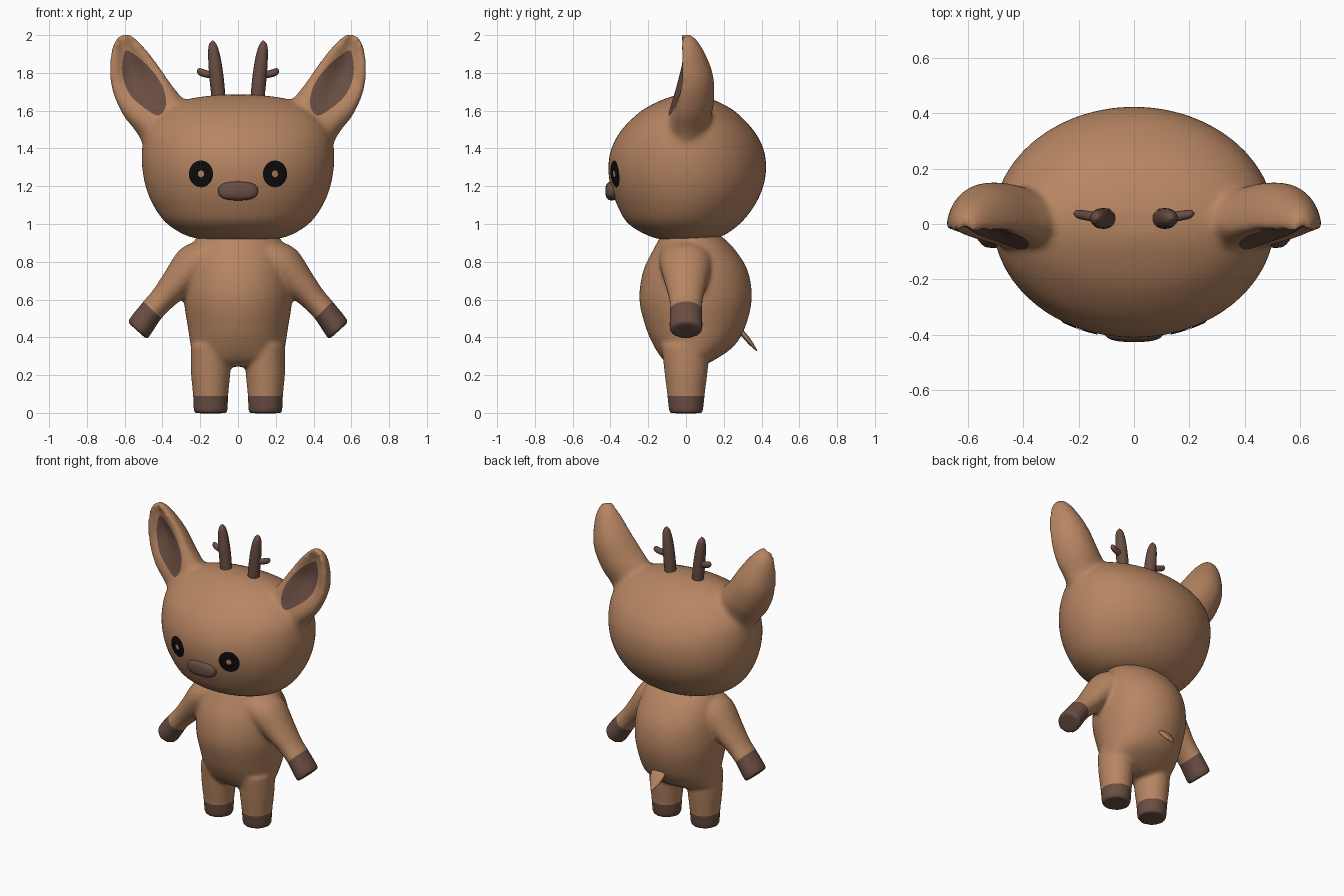
import bpy, bmesh, math
from mathutils import Vector
from mathutils.bvhtree import BVHTree

if "Cube" in bpy.data.objects:
    bpy.data.objects.remove(bpy.data.objects["Cube"])


def material(name, rgb):
    m = bpy.data.materials.new(name)
    m.diffuse_color = (*rgb, 1)
    m.use_nodes = True
    m.node_tree.nodes["Principled BSDF"].inputs["Base Color"].default_value = m.diffuse_color
    return m


FUR = material("fur brown", (0.47, 0.235, 0.122))
DARK = material("dark brown", (0.14, 0.075, 0.055))
BLACK = material("eye black", (0.004, 0.004, 0.004))
X, Y, Z = Vector((1, 0, 0)), Vector((0, 1, 0)), Vector((0, 0, 1))


def spline(rows, steps=5, closed=False):
    """Catmull-Rom through tuples of any length."""
    n, out = len(rows), []
    get = (lambda i: rows[i % n]) if closed else (lambda i: rows[max(0, min(n - 1, i))])
    for i in range(n if closed else n - 1):
        for k in range(steps):
            t = k / steps
            out.append([0.5 * (2 * b + (c - a) * t + (2 * a - 5 * b + 4 * c - d) * t * t
                               + (3 * b - a - 3 * c + d) * t ** 3)
                        for a, b, c, d in zip(get(i - 1), get(i), get(i + 1), get(i + 2))])
    return out if closed else out + [list(rows[-1])]


def loft(bm, rings):
    rings = [[bm.verts.new(p) for p in r] for r in rings]
    n = len(rings[0])
    for a, b in zip(rings, rings[1:]):
        for i in range(n):
            j = (i + 1) % n
            bm.faces.new((a[i], a[j], b[j], b[i]))
    bm.faces.new(rings[0][::-1])
    bm.faces.new(rings[-1])


def tube(bm, rows, d, v, sides=32, smooth=True):
    """Elliptic sections (x, y, z, ru, rv), all square to direction d."""
    d = d.normalized()
    u = v.cross(d)
    rings = []
    for x, y, z, ru, rv in (spline(rows) if smooth else rows):
        ru, rv = max(ru, 0.001), max(rv, 0.001)
        angles = [math.tau * i / sides for i in range(sides)]
        rings.append([Vector((x, y, z)) + u * ru * math.cos(t) + v * rv * math.sin(t) for t in angles])
    loft(bm, rings)


def upright(bm, rows):
    """Elliptic sections given as (z, half width, front y, back y)."""
    tube(bm, [(0, (a + b) / 2, z, w, (b - a) / 2) for z, w, a, b in rows], Z, Y, 48)


def finish(name, bm, mats):
    bmesh.ops.recalc_face_normals(bm, faces=bm.faces)
    me = bpy.data.meshes.new(name)
    bm.to_mesh(me)
    bm.free()
    ob = bpy.data.objects.new(name, me)
    bpy.context.collection.objects.link(ob)
    for m in mats:
        me.materials.append(m)
    me.polygons.foreach_set("use_smooth", [True] * len(me.polygons))
    return ob


def fuse(ob, voxel, smooth):
    """Merge overlapping shells into one soft skin."""
    r = ob.modifiers.new("fuse", 'REMESH')
    r.mode, r.voxel_size, r.use_smooth_shade = 'VOXEL', voxel, True
    s = ob.modifiers.new("soften", 'SMOOTH')
    s.factor, s.iterations = 0.5, smooth
    dg = bpy.context.evaluated_depsgraph_get()
    me = bpy.data.meshes.new_from_object(ob.evaluated_get(dg))
    ob.modifiers.clear()
    ob.data = me
    me.materials.clear()
    me.materials.append(FUR)
    me.polygons.foreach_set("material_index", [0] * len(me.polygons))
    me.polygons.foreach_set("use_smooth", [True] * len(me.polygons))


# Head with cupped ears
bm = bmesh.new()
upright(bm, [(0.915, 0.10, -0.08, 0.08), (0.93, 0.25, -0.18, 0.18), (1.0, 0.375, -0.305, 0.285),
             (1.1, 0.45, -0.365, 0.365), (1.2, 0.49, -0.40, 0.41), (1.3, 0.508, -0.412, 0.425),
             (1.4, 0.508, -0.395, 0.41), (1.5, 0.485, -0.34, 0.355), (1.6, 0.40, -0.235, 0.255),
             (1.66, 0.27, -0.12, 0.14), (1.685, 0.10, -0.04, 0.05)])
# inner edge x z, outer edge x z, rim y, front middle y, back y
ear = [(0.20, 1.53, 0.46, 1.33, 0.0, -0.12, 0.11), (0.275, 1.645, 0.53, 1.47, -0.01, -0.09, 0.13),
       (0.345, 1.73, 0.615, 1.585, -0.02, -0.045, 0.15), (0.425, 1.845, 0.67, 1.72, -0.015, 0.01, 0.145),
       (0.495, 1.935, 0.678, 1.85, -0.015, 0.01, 0.105), (0.545, 1.985, 0.665, 1.94, -0.01, 0.0, 0.065),
       (0.585, 2.01, 0.635, 1.995, -0.005, -0.01, 0.025)]
for s in (1, -1):
    rings = []
    for xi, zi, xo, zo, yr, yc, yb in spline(ear):
        ring = []
        for i in range(40):
            t = math.tau * i / 40
            k = 0.5 + 0.5 * math.cos(t)
            if i <= 20:
                y = yr + (yb - yr) * math.sin(t)
            else:
                y = yr + (yc - yr) * math.sin(t) ** 2 - 0.022 * math.sin(2 * t) ** 2
            ring.append((s * (xi + (xo - xi) * k), y, zi + (zo - zi) * k))
        rings.append(ring)
    loft(bm, rings)
head = finish("head", bm, [FUR])
fuse(head, 0.013, 16)

# Body with arms and legs
bm = bmesh.new()
upright(bm, [(0.245, 0.17, -0.07, 0.08), (0.28, 0.235, -0.12, 0.15), (0.35, 0.25, -0.168, 0.25),
             (0.45, 0.265, -0.212, 0.312), (0.6, 0.287, -0.247, 0.348), (0.75, 0.28, -0.227, 0.328),
             (0.87, 0.25, -0.17, 0.255), (0.94, 0.21, -0.13, 0.18), (0.99, 0.15, -0.09, 0.11)])
for s in (1, -1):
    arm_dir = Vector((s * 0.67, 0, -0.74)).normalized()
    tube(bm, [(s * 0.10, 0, 0.85, 0.11, 0.14), (s * 0.22, 0, 0.79, 0.115, 0.14),
              (s * 0.33, 0, 0.68, 0.085, 0.11), (s * 0.40, 0, 0.603, 0.069, 0.09),
              (s * 0.455, 0, 0.543, 0.066, 0.086), (s * 0.525, 0, 0.447, 0.071, 0.088),
              (s * 0.533, 0, 0.434, 0.062, 0.078)], arm_dir, Y)
    tube(bm, [(s * 0.145, 0, -0.002, 0.08, 0.08), (s * 0.145, 0, 0.01, 0.09, 0.09),
              (s * 0.145, 0, 0.1, 0.094, 0.1), (s * 0.145, 0, 0.22, 0.105, 0.115),
              (s * 0.145, 0, 0.36, 0.105, 0.13)], Z, Y)
body = finish("body", bm, [FUR])
fuse(body, 0.012, 8)

# Dark hooves: cut clean borders, then colour by side of the cut
cuts = [(Vector((0, 0, 0.09)), -Z, 0)]
cuts += [(Vector((s * 0.452, 0, 0.543)), Vector((s * 0.69, 0, -0.72)), s) for s in (1, -1)]
bm = bmesh.new()
bm.from_mesh(body.data)
for co, no, s in cuts:
    bmesh.ops.bisect_plane(bm, geom=bm.verts[:] + bm.edges[:] + bm.faces[:],
                           dist=1e-5, plane_co=co, plane_no=no)
for f in bm.faces:
    c = f.calc_center_median()
    for co, no, s in cuts:
        if (c - co).dot(no) > 0 and (s == 0 or s * c.x > 0.34):
            f.material_index = 1
bm.to_mesh(body.data)
bm.free()
body.data.materials.append(DARK)

# Thin painted plates laid on the face and ears
skin = BVHTree.FromPolygons([v.co for v in head.data.vertices],
                            [p.vertices[:] for p in head.data.polygons])


def plate(name, outline, center, scales, mat):
    bm = bmesh.new()
    rings = []
    for k in scales:
        ring = []
        for x, z in outline:
            px, pz = center[0] + (x - center[0]) * k, center[1] + (z - center[1]) * k
            hit = skin.ray_cast(Vector((px, -1, pz)), Y)[0]
            ring.append(bm.verts.new((px, (hit.y if hit else 0) - 0.004, pz)))
        rings.append(ring)
    n = len(outline)
    for a, b in zip(rings, rings[1:]):
        for i in range(n):
            bm.faces.new((a[i], a[(i + 1) % n], b[(i + 1) % n], b[i]))
    ob = finish(name, bm, [mat])
    if sum(p.normal.y for p in ob.data.polygons) > 0:
        ob.data.flip_normals()


patch = [(0.60, 1.91), (0.612, 1.80), (0.575, 1.69), (0.49, 1.61), (0.42, 1.575),
         (0.382, 1.63), (0.40, 1.73), (0.47, 1.83), (0.56, 1.905)]
for s, side in ((1, "right"), (-1, "left")):
    plate("inner_ear_" + side, [(s * x, z) for x, z in spline(patch, 5, True)],
          (s * 0.50, 1.74), [0.002] + [i / 10 for i in range(1, 11)], DARK)
    ring = [(s * 0.196 + 0.064 * math.cos(i * math.tau / 40), 1.265 + 0.071 * math.sin(i * math.tau / 40))
            for i in range(40)]
    plate("eye_" + side, ring, (s * 0.196, 1.265), [0.25, 0.4, 0.55, 0.7, 0.85, 1], BLACK)

    # Antler stem with a side prong
    bm = bmesh.new()
    tube(bm, [(s * 0.10, 0.02, 1.63, 0.036, 0.036), (s * 0.112, 0.02, 1.76, 0.038, 0.038),
              (s * 0.125, 0.02, 1.88, 0.033, 0.034), (s * 0.133, 0.02, 1.945, 0.022, 0.024),
              (s * 0.134, 0.02, 1.972, 0.003, 0.003)], Z, Y, 20)
    tube(bm, [(s * 0.11, 0.02, 1.785, 0.018, 0.018), (s * 0.17, 0.03, 1.795, 0.02, 0.018),
              (s * 0.205, 0.036, 1.806, 0.019, 0.015), (s * 0.218, 0.038, 1.808, 0.003, 0.003)],
         X * s, Y, 16)
    finish("antler_" + side, bm, [DARK])

# Nose: flattened rounded pad
bm = bmesh.new()
bmesh.ops.create_uvsphere(bm, u_segments=40, v_segments=24, radius=1)
for v in bm.verts:
    p = [math.copysign(abs(c) ** 0.8, c) for c in v.co]
    v.co = (p[0] * 0.106, -0.393 + p[1] * 0.034, 1.175 + p[2] * 0.05)
finish("nose", bm, [DARK])

# Tail: thin pointed leaf
bm = bmesh.new()
tube(bm, [(0, 0.27, 0.455, 0.012, 0.04), (0, 0.305, 0.415, 0.014, 0.05),
          (0, 0.34, 0.372, 0.012, 0.036), (0, 0.376, 0.328, 0.003, 0.004)],
     Vector((0, 0.65, -0.76)), X, 24)
finish("tail", bm, [FUR])
